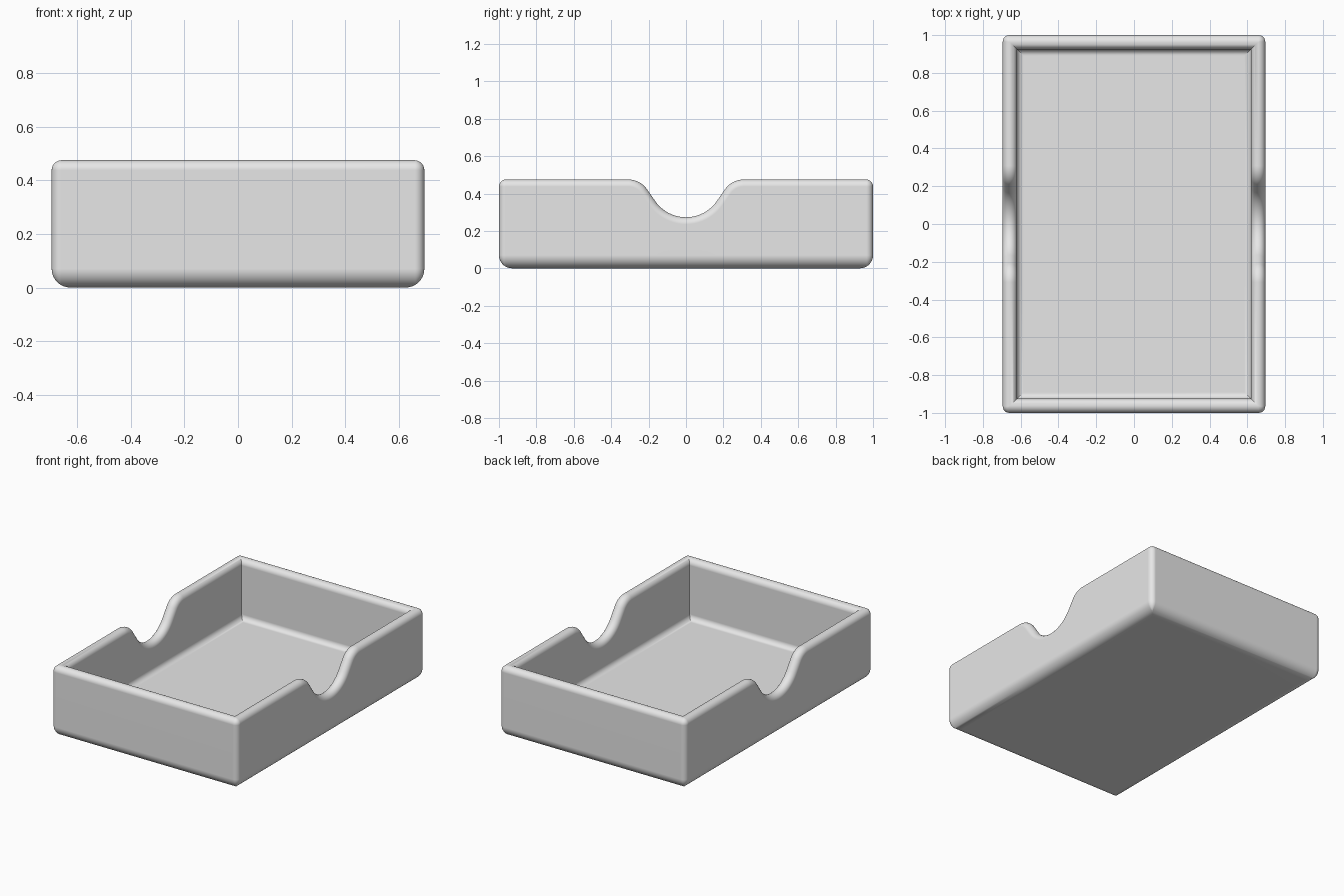
import bpy, bmesh
from math import sin, cos, pi, radians, sqrt

cube = bpy.data.objects.get("Cube")
if cube:
    bpy.data.objects.remove(cube, do_unlink=True)

# Tray dimensions
HX, HY, TOP = 0.695, 1.0, 0.475      # half sizes and height
WALL, FLOOR = 0.075, 0.075
RIM = WALL / 2                       # fully rounded rim
CORNER, FOOT, COVE = 0.035, 0.07, 0.035
SLOPE, DIP_R, LIP_R, DIP_Z, LIP_Y = radians(55), 0.2, 0.12, 0.273, 0.308


def corner_station(sx, sy, ang):
    """Vertical line of the tray at a rounded corner."""
    def place(t, z, drop):
        k, m = max(CORNER - t, 0), max(CORNER, t)
        z = TOP - drop if z is None else z
        return (sx * (HX - m) + k * cos(ang), sy * (HY - m) + k * sin(ang), z)
    return place


def notch_station(sx, y, z0, ny, nz):
    """Vertical line through a finger notch; the rim is offset along its normal."""
    def place(t, z, drop):
        x = sx * (HX - t)
        return (x, y - ny * drop, z0 - nz * drop) if z is None else (x, y, z)
    return place


def notch_curve(steps=10):
    half = []
    for i in range(steps + 1):
        a = SLOPE * i / steps
        half.append((DIP_R * sin(a), DIP_Z + DIP_R * (1 - cos(a)), -sin(a), cos(a)))
    for i in range(steps + 1):
        a = SLOPE * (1 - i / steps)
        half.append((LIP_Y - LIP_R * sin(a), TOP - LIP_R * (1 - cos(a)), -sin(a), cos(a)))
    return [(-y, z, -ny, nz) for y, z, ny, nz in reversed(half[1:])] + half


def corner(sx, sy, start, steps=6):
    return [corner_station(sx, sy, start + pi / 2 * i / steps) for i in range(steps + 1)]


# Stations around the tray, counter-clockwise
notch = notch_curve()
stations = [notch_station(1, *p) for p in notch]
stations += corner(1, 1, 0) + corner(-1, 1, pi / 2)
stations += [notch_station(-1, *p) for p in reversed(notch)]
stations += corner(-1, -1, pi) + corner(1, -1, 1.5 * pi)

# Wall section from underside to floor: (inset, height or None for rim, drop below rim)
section = []
for i in range(9):
    a = pi / 2 * i / 8
    section.append((FOOT * (1 - sin(a)), FOOT * (1 - cos(a)), 0))
for i in range(17):
    a = pi * i / 16
    section.append((RIM * (1 - cos(a)), None, RIM * (1 - sin(a))))
for i in range(7):
    a = pi / 2 * i / 6
    section.append((WALL + COVE * (1 - cos(a)), FLOOR + COVE * (1 - sin(a)), 0))

# Skin the section around the tray and cap the underside and floor
bm = bmesh.new()
rings = [[bm.verts.new(place(*s)) for place in stations] for s in section]
n = len(stations)
for low, high in zip(rings, rings[1:]):
    for i in range(n):
        j = (i + 1) % n
        bm.faces.new((low[i], low[j], high[j], high[i]))
bm.faces.new(list(reversed(rings[0])))
bm.faces.new(rings[-1])
bmesh.ops.remove_doubles(bm, verts=bm.verts, dist=0.00005)
bmesh.ops.recalc_face_normals(bm, faces=bm.faces)
mesh = bpy.data.meshes.new("tray")
bm.to_mesh(mesh)
bm.free()
tray = bpy.data.objects.new("tray", mesh)
bpy.context.collection.objects.link(tray)

# Plain grey material
grey = bpy.data.materials.new("light_grey")
grey.use_nodes = True
colour = (0.8, 0.8, 0.8, 1)
grey.diffuse_color = colour
grey.node_tree.nodes["Principled BSDF"].inputs["Base Color"].default_value = colour
mesh.materials.append(grey)

# Smooth rounded edges, flat panels
bpy.ops.object.select_all(action="DESELECT")
tray.select_set(True)
bpy.context.view_layer.objects.active = tray
bpy.ops.object.shade_smooth_by_angle(angle=radians(30))
flat = tray.modifiers.new("flat_panels", "WEIGHTED_NORMAL")
flat.keep_sharp = True
